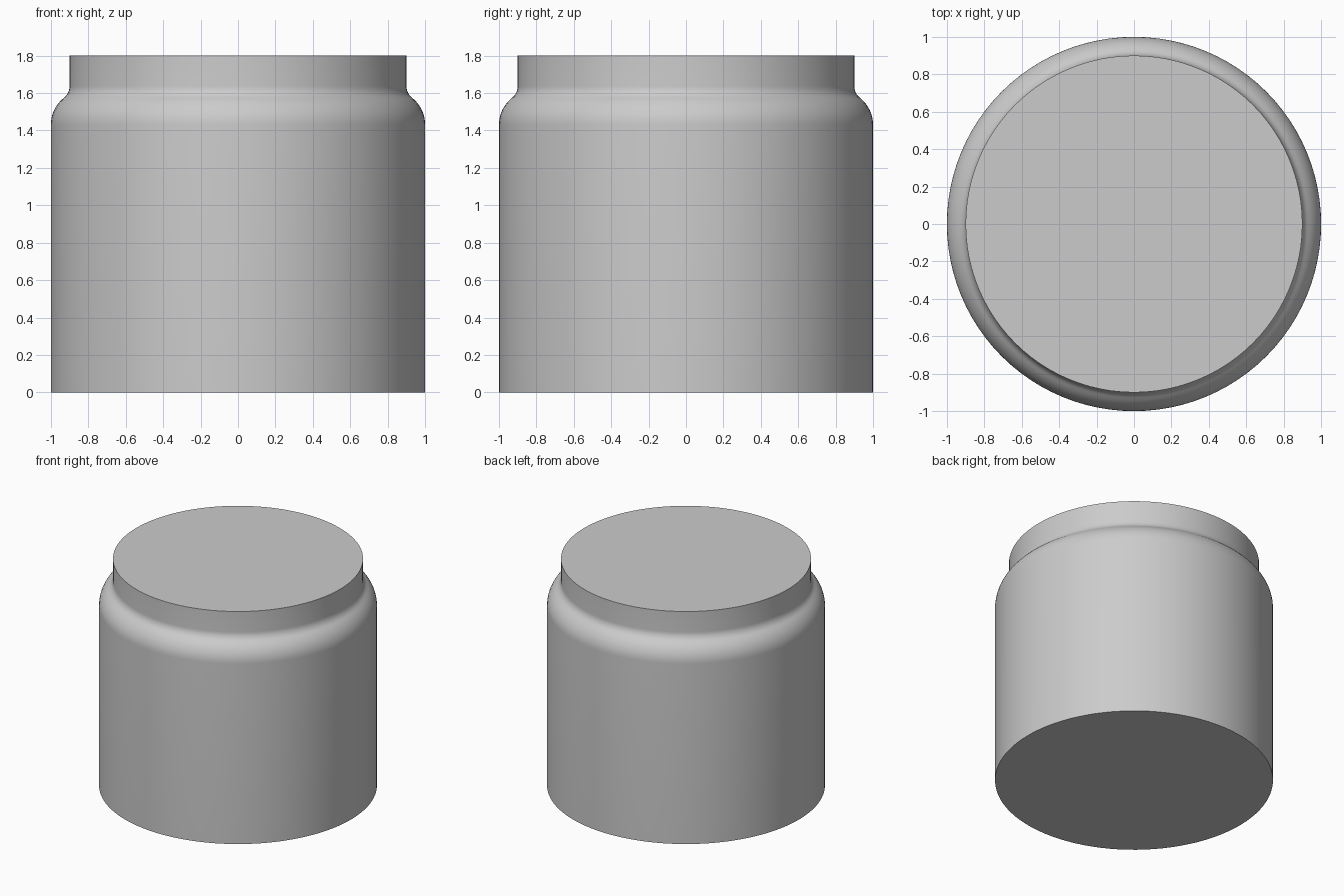
import bpy, bmesh
from math import sin, cos, pi, radians

if "Cube" in bpy.data.objects:
    bpy.data.objects.remove(bpy.data.objects["Cube"])

SIDES = 96

# Outline: straight wall, convex shoulder, concave fillet, straight neck
turn = radians(51.6)
outer_r, fillet_r = 0.185, 0.079
shoulder_z, neck_radius = 1.43, 0.9
neck_z = shoulder_z + (outer_r + fillet_r) * sin(turn)

profile = [(1.0, 0.0)]
for i in range(11):
    a = turn * i / 10
    profile.append((1 - outer_r * (1 - cos(a)), shoulder_z + outer_r * sin(a)))
for i in range(7, -1, -1):
    a = turn * i / 8
    profile.append((neck_radius + fillet_r * (1 - cos(a)), neck_z - fillet_r * sin(a)))
profile.append((neck_radius, 1.8))

# Revolve the outline into rings, bridge them and cap both ends
bm = bmesh.new()
rings = [[bm.verts.new((r * cos(2 * pi * k / SIDES), r * sin(2 * pi * k / SIDES), z))
          for k in range(SIDES)] for r, z in profile]
for low, high in zip(rings, rings[1:]):
    for k in range(SIDES):
        n = (k + 1) % SIDES
        bm.faces.new((low[k], low[n], high[n], high[k]))
bm.faces.new(rings[0][::-1])
bm.faces.new(rings[-1])

mesh = bpy.data.meshes.new("jar_body")
bm.to_mesh(mesh)
bm.free()
jar = bpy.data.objects.new("jar_body", mesh)
bpy.context.collection.objects.link(jar)

# Smooth walls with crisp rims
bpy.context.view_layer.objects.active = jar
jar.select_set(True)
bpy.ops.object.shade_smooth_by_angle(angle=radians(40))
